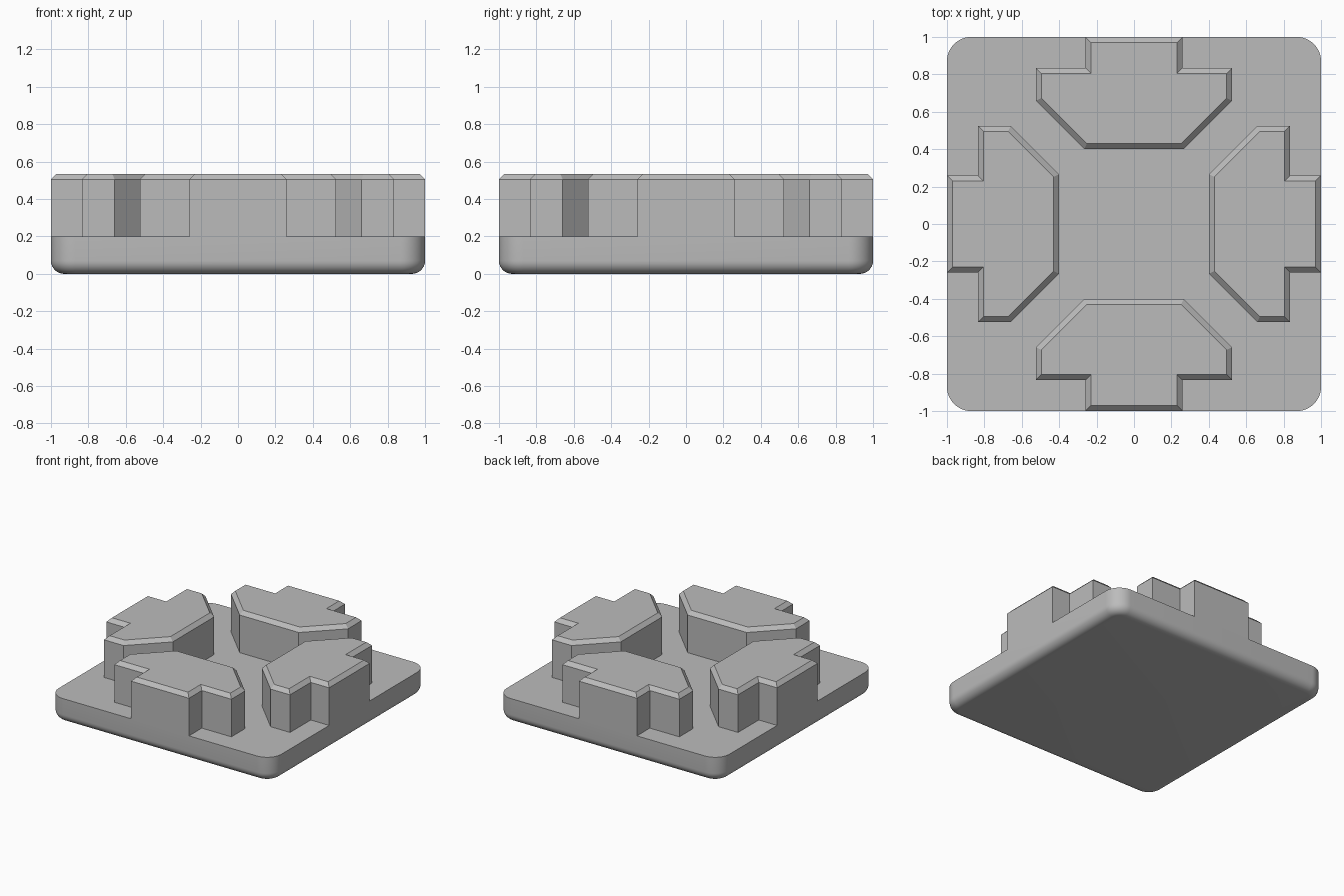
import bpy, bmesh, math
from mathutils import Matrix

cube = bpy.data.objects.get("Cube")
if cube:
    bpy.data.objects.remove(cube, do_unlink=True)

BASE_TOP, TOP, CHAMFER = 0.2, 0.535, 0.03
CORNER, FILLET = 0.13, 0.07

grey = bpy.data.materials.new("plain grey")
grey.use_nodes = True
colour = (0.5, 0.5, 0.5, 1)
grey.diffuse_color = colour
grey.node_tree.nodes["Principled BSDF"].inputs["Base Color"].default_value = colour


def make_object(name, bm):
    bmesh.ops.recalc_face_normals(bm, faces=bm.faces)
    mesh = bpy.data.meshes.new(name)
    bm.to_mesh(mesh)
    bm.free()
    mesh.materials.append(grey)
    obj = bpy.data.objects.new(name, mesh)
    bpy.context.collection.objects.link(obj)
    return obj


def rounded_square(inset, steps=12):
    """Square outline with round corners, pulled in by inset."""
    r, c = CORNER - inset, 1 - CORNER
    points = []
    for q in range(4):
        mid = math.radians(45 + 90 * q)
        cx, cy = math.copysign(c, math.cos(mid)), math.copysign(c, math.sin(mid))
        for i in range(steps + 1):
            a = math.radians(90) * (q + i / steps)
            points.append((cx + r * math.cos(a), cy + r * math.sin(a)))
    return points


# Base slab: stacked outlines with a rounded lower edge
bm = bmesh.new()
levels = []
for i in range(9):
    a = math.radians(90) * i / 8
    levels.append((FILLET * (1 - math.sin(a)), FILLET * (1 - math.cos(a))))
levels.append((0, BASE_TOP))
rings = [[bm.verts.new((x, y, z)) for x, y in rounded_square(d)] for d, z in levels]
for low, high in zip(rings, rings[1:]):
    for i in range(len(low)):
        j = (i + 1) % len(low)
        bm.faces.new((low[i], low[j], high[j], high[i]))
bm.faces.new(rings[0])
bm.faces.new(rings[-1])
base = make_object("base_slab", bm)
bpy.ops.object.select_all(action='DESELECT')
base.select_set(True)
bpy.context.view_layer.objects.active = base
bpy.ops.object.shade_smooth_by_angle(angle=math.radians(35))

# Raised blocks: half outline mirrored, extruded, with a chamfered top
half = [(0.26, -1), (0.26, -0.835), (0.525, -0.835), (0.525, -0.66), (0.265, -0.4)]
outline = half + [(-x, y) for x, y in reversed(half)]
for k, side in enumerate(("front", "left", "back", "right")):
    bm = bmesh.new()
    low, high = ([bm.verts.new((x, y, z)) for x, y in outline]
                 for z in (BASE_TOP, TOP - CHAMFER))
    for i in range(len(low)):
        j = (i + 1) % len(low)
        bm.faces.new((low[i], low[j], high[j], high[i]))
    top = bm.faces.new(high)
    bm.normal_update()
    bmesh.ops.inset_region(bm, faces=[top], thickness=CHAMFER, depth=0,
                           use_even_offset=True, use_boundary=True)
    for v in top.verts:
        v.co.z = TOP
    bm.transform(Matrix.Rotation(math.radians(90 * k), 4, 'Z'))
    make_object(side + "_block", bm)
